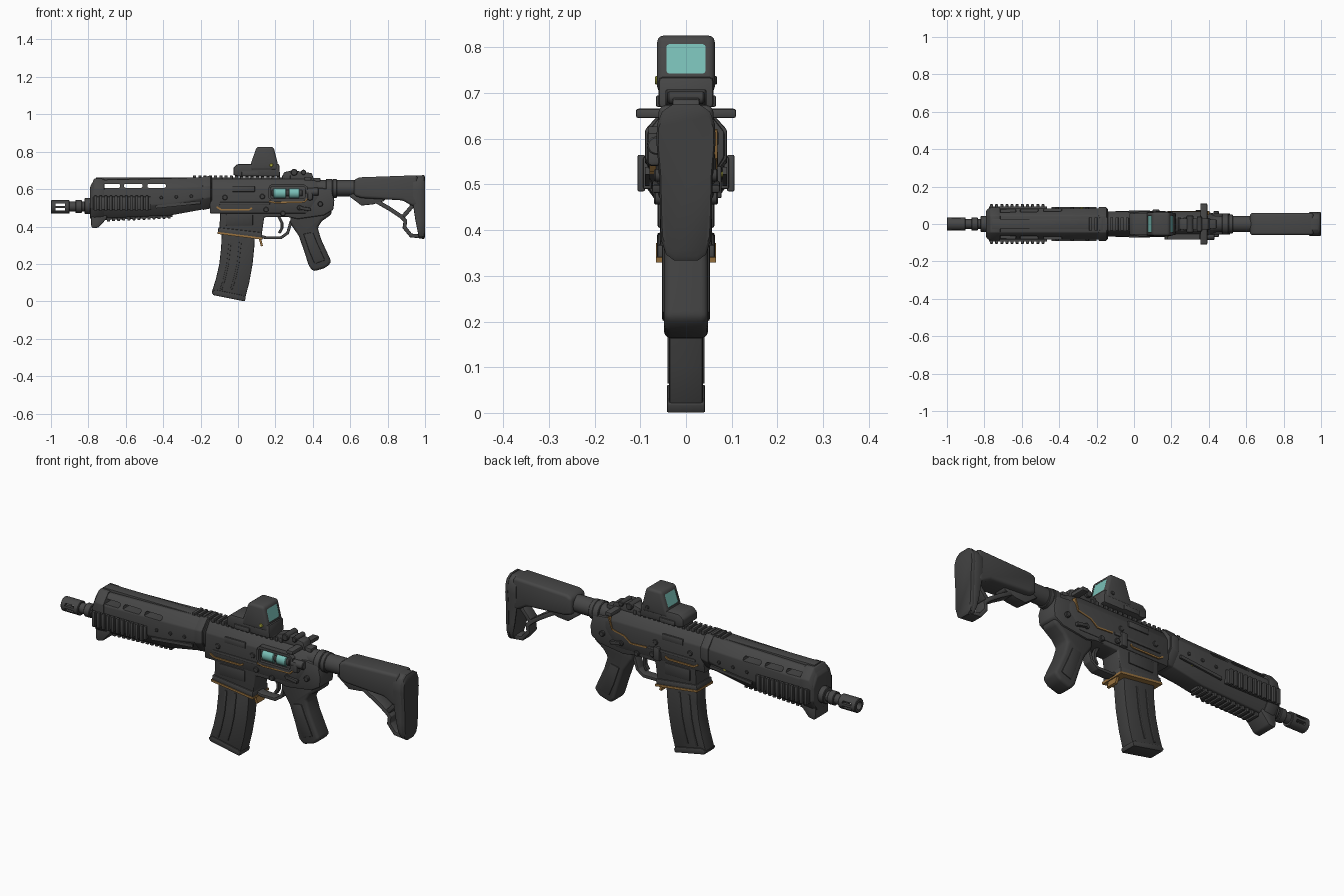
import bpy, bmesh, math
from mathutils import Vector


def material(name, rgb):
    m = bpy.data.materials.new(name)
    m.diffuse_color = (*rgb, 1)
    return m


BODY = material("gunmetal", (0.062, 0.062, 0.062))
DARK = material("dark polymer", (0.05, 0.05, 0.05))
TEAL = material("teal glass", (0.19, 0.52, 0.47))
ORANGE = material("worn orange", (0.32, 0.17, 0.05))
LIME = material("lime marker", (0.45, 0.45, 0.05))


def finish(name, bm, mat, bev, seg=2):
    bmesh.ops.recalc_face_normals(bm, faces=bm.faces)
    if bev:
        edges = [e for e in bm.edges if e.calc_face_angle(0) > 0.45]
        bmesh.ops.bevel(bm, geom=edges, offset=bev, segments=seg, profile=0.5,
                        affect='EDGES', clamp_overlap=True)
    me = bpy.data.meshes.new(name)
    bm.to_mesh(me)
    bm.free()
    me.materials.append(mat)
    ob = bpy.data.objects.new(name, me)
    bpy.context.collection.objects.link(ob)
    return ob


def loft(name, rings, mat=BODY, bev=0.005, seg=2):
    bm = bmesh.new()
    rows = [[bm.verts.new(p) for p in ring] for ring in rings]
    for a, b in zip(rows, rows[1:]):
        for i in range(len(a)):
            j = (i + 1) % len(a)
            bm.faces.new((a[i], a[j], b[j], b[i]))
    bm.faces.new(rows[0])
    bm.faces.new(rows[-1])
    return finish(name, bm, mat, bev, seg)


def prism(name, pts, a, b, mat=BODY, bev=0.005, axis='y', seg=2):
    put = (lambda p, t: (p[0], t, p[1])) if axis == 'y' else (lambda p, t: (t, p[0], p[1]))
    return loft(name, [[put(p, t) for p in pts] for t in (a, b)], mat, bev, seg)


def box(name, x0, x1, y0, y1, z0, z1, mat=BODY, bev=0.004):
    return prism(name, [(x0, z0), (x1, z0), (x1, z1), (x0, z1)], y0, y1, mat, bev)


def cyl(name, a, b, r, c, z, mat=BODY, axis='x', bev=0.003, n=24):
    pts = [(c + r * math.cos(i * math.tau / n), z + r * math.sin(i * math.tau / n)) for i in range(n)]
    return prism(name, pts, a, b, mat, bev, axis, 1)


def strip(name, path, w, y0, y1, mat=BODY, bev=0.0):
    # ribbon following a path in the side plane
    p = [Vector(q) for q in path]
    up, dn = [], []
    for i, q in enumerate(p):
        d = (p[min(i + 1, len(p) - 1)] - p[max(i - 1, 0)]).normalized()
        n = Vector((-d.y, d.x)) * w / 2
        up.append(q + n)
        dn.append(q - n)
    return prism(name, up + dn[::-1], y0, y1, mat, bev)


def cut(ob, cutters):
    for c in cutters:
        c.hide_render = True
        m = ob.modifiers.new("cut", 'BOOLEAN')
        m.object, m.operation, m.solver = c, 'DIFFERENCE', 'EXACT'
        bpy.context.view_layer.objects.active = ob
        bpy.ops.object.modifier_apply(modifier=m.name)
        bpy.data.objects.remove(c)


# Muzzle and barrel
muzzle = cyl("muzzle_device", -1, -0.9, 0.036, 0, 0.505)
cut(muzzle, [cyl("bore", -1.1, -0.915, 0.02, 0, 0.505, bev=0),
             box("slot_a", -0.975, -0.925, -0.1, 0.1, 0.511, 0.523, bev=0),
             box("slot_b", -0.975, -0.925, -0.1, 0.1, 0.486, 0.498, bev=0)])
cyl("barrel", -0.92, -0.7, 0.026, 0, 0.507)
cyl("barrel_collar", -0.87, -0.835, 0.034, 0, 0.507)
cyl("barrel_shoulder", -0.82, -0.77, 0.042, 0, 0.51)


# Handguard shell with through slots
def octa(x, zb, zt, w, top=0.045, low=0.045):
    h = [(top, zt), (w, zt - 0.05), (w, zb + 0.06), (low, zb)]
    return [(x, y, z) for y, z in h] + [(x, -y, z) for y, z in h[::-1]]


guard = loft("handguard", [octa(-0.79, 0.44, 0.615, 0.075), octa(-0.77, 0.44, 0.65, 0.084),
                           octa(-0.7, 0.445, 0.65, 0.084), octa(-0.36, 0.46, 0.658, 0.084),
                           octa(-0.14, 0.50, 0.665, 0.084)])
cut(guard, [box("slot", x, x + 0.1, -0.2, 0.2, 0.607, 0.628, bev=0.008)
            for x in (-0.73, -0.61, -0.485)])
loft("handguard_front_band", [octa(-0.785, 0.44, 0.622, 0.08), octa(-0.768, 0.435, 0.657, 0.088),
                              octa(-0.715, 0.44, 0.655, 0.088)])
loft("handguard_rear_band", [octa(-0.19, 0.488, 0.667, 0.09), octa(-0.145, 0.497, 0.67, 0.09)])
prism("handguard_front_lip", [(-0.785, 0.5), (-0.785, 0.40), (-0.775, 0.39), (-0.745, 0.395),
                              (-0.70, 0.445), (-0.70, 0.5)], -0.055, 0.055, BODY, 0.01)
box("handguard_top_strip", -0.76, -0.2, -0.028, 0.028, 0.64, 0.663)
for s in (-1, 1):
    box("handguard_side_rail", -0.775, -0.465, s * 0.075, s * 0.094, 0.49, 0.56)
    for i in range(11):
        x = -0.77 + i * 0.0275
        box("side_rail_tooth", x, x + 0.016, s * 0.09, s * 0.106, 0.485, 0.565, BODY, 0.003)
    strip("handguard_ledge", [(-0.44, 0.505), (-0.2, 0.53)], 0.016, s * 0.08, s * 0.09)
    for x in (-0.41, -0.33, -0.25):
        cyl("handguard_screw", s * 0.08, s * 0.09, 0.009, x, 0.56 + (x + 0.3) * 0.05, DARK, 'y', n=12)
for i in range(13):
    x = -0.70 + i * 0.027
    z = 0.427 + i * 0.0013
    box("bottom_rail_tooth", x, x + 0.016, -0.035, 0.035, z, z + 0.04, BODY, 0.003)
prism("bottom_rail", [(-0.71, 0.435), (-0.35, 0.45), (-0.35, 0.48), (-0.71, 0.47)], -0.027, 0.027)
cyl("handguard_marker", 0.07, 0.088, 0.01, -0.28, 0.525, LIME, 'y', n=12)

# Upper receiver and top rail
loft("upper_receiver", [octa(-0.15, 0.47, 0.655, 0.066, 0.035, 0.06), octa(0.36, 0.47, 0.655, 0.066, 0.035, 0.06),
                        octa(0.41, 0.49, 0.645, 0.06, 0.03, 0.05), octa(0.45, 0.5, 0.63, 0.052, 0.03, 0.04)])
box("top_rail", -0.24, 0.29, -0.03, 0.03, 0.64, 0.662)
for i in range(19):
    x = -0.24 + i * 0.028
    box("top_rail_tooth", x, x + 0.016, -0.036, 0.036, 0.652, 0.674, BODY, 0.003)

# Lower receiver, magazine well
prism("lower_receiver", [(-0.125, 0.53), (-0.12, 0.5), (-0.095, 0.485), (-0.1, 0.37), (0.125, 0.342),
                         (0.14, 0.45), (0.27, 0.45), (0.32, 0.44), (0.46, 0.46), (0.51, 0.49), (0.515, 0.54),
                         (0.5, 0.6), (0.4, 0.61)], -0.057, 0.057, BODY, 0.008)
prism("magwell_flare", [(-0.105, 0.395), (-0.108, 0.368), (0.13, 0.337), (0.128, 0.368)], -0.063, 0.063)
strip("magwell_trim", [(-0.11, 0.366), (0.132, 0.335)], 0.011, -0.066, 0.066, ORANGE)
strip("magwell_latch", [(0.115, 0.345), (0.128, 0.295)], 0.012, -0.03, 0.03, ORANGE)
for s in (-1, 1):
    strip("receiver_trim", [(-0.115, 0.505), (-0.09, 0.49), (0.06, 0.49), (0.075, 0.5)], 0.009,
          s * 0.05, s * 0.068, ORANGE)
    box("magwell_panel", -0.065, 0.08, s * 0.05, s * 0.062, 0.405, 0.465, DARK, 0.005)
    box("receiver_panel", -0.03, 0.09, s * 0.06, s * 0.071, 0.585, 0.617)
    box("receiver_seam", -0.1, 0.17, s * 0.05, s * 0.07, 0.515, 0.53)
    strip("selector_lever", [(0.33, 0.5), (0.39, 0.49)], 0.018, s * 0.05, s * 0.074, DARK, 0.004)
    for x, z in ((-0.07, 0.555), (0.15, 0.49), (0.24, 0.47), (0.33, 0.5), (0.44, 0.52), (0.13, 0.56)):
        cyl("receiver_pin", s * 0.05, s * 0.07, 0.014, x, z, DARK, 'y', n=16)
box("bolt_catch", 0.1, 0.135, 0.05, 0.078, 0.47, 0.54)
strip("left_receiver_trim", [(0.18, 0.52), (0.27, 0.515), (0.31, 0.545), (0.38, 0.56), (0.4, 0.62)],
      0.008, 0.05, 0.069, ORANGE)

# Ejection port with exposed bolt
for a, b in ((0.19, 0.257), (0.272, 0.328)):
    cyl("bolt_segment", a, b, 0.029, -0.052, 0.579, TEAL)
cyl("bolt_core", 0.18, 0.345, 0.022, -0.052, 0.579, DARK)
strip("port_frame", [(0.17, 0.61), (0.18, 0.62), (0.35, 0.62), (0.365, 0.61), (0.365, 0.555), (0.35, 0.542),
                     (0.18, 0.542), (0.17, 0.555), (0.17, 0.608)], 0.014, -0.082, -0.05)
strip("port_trim", [(0.165, 0.535), (0.2, 0.527), (0.355, 0.532), (0.375, 0.555)], 0.009, -0.08, -0.05, ORANGE)
cyl("forward_assist", 0.36, 0.43, 0.02, -0.065, 0.585)
box("shell_deflector", 0.37, 0.4, -0.085, -0.05, 0.54, 0.6, BODY, 0.01)

# Magazine
prism("magazine", [(-0.087, 0.38), (-0.09, 0.29), (-0.1, 0.2), (-0.118, 0.12), (-0.14, 0.05), (-0.135, 0.04),
                   (0.035, 0.005), (0.06, 0.1), (0.078, 0.2), (0.087, 0.29), (0.09, 0.36)],
      -0.037, 0.037, DARK, 0.006)
prism("magazine_floor_plate", [(-0.142, 0.05), (-0.132, 0.033), (0.036, 0.0), (0.042, 0.02), (0.025, 0.032),
                               (-0.12, 0.062)], -0.042, 0.042, DARK, 0.004)
for dx in (0.045, 0.1):
    strip("magazine_rib", [(-0.087 + dx, 0.32), (-0.1 + dx, 0.2), (-0.118 + dx, 0.12), (-0.135 + dx, 0.065)],
          0.012, -0.041, 0.041, DARK, 0.002)

# Trigger and guard
strip("trigger_guard", [(0.115, 0.35), (0.15, 0.34), (0.23, 0.34), (0.265, 0.365), (0.285, 0.43)],
      0.016, -0.025, 0.025, BODY, 0.003)
strip("trigger", [(0.215, 0.46), (0.235, 0.42), (0.235, 0.39), (0.22, 0.365)], 0.015, -0.012, 0.012, DARK, 0.003)

# Pistol grip
prism("pistol_grip", [(0.28, 0.47), (0.5, 0.5), (0.5, 0.465), (0.45, 0.43), (0.425, 0.395), (0.445, 0.33),
                      (0.5, 0.21), (0.47, 0.18), (0.405, 0.16), (0.38, 0.185), (0.355, 0.265), (0.325, 0.35),
                      (0.28, 0.415)], -0.048, 0.048, DARK, 0.015, seg=3)
prism("grip_panel", [(0.35, 0.36), (0.4, 0.37), (0.42, 0.32), (0.465, 0.22), (0.41, 0.2), (0.38, 0.27)],
      -0.052, 0.052, DARK, 0.004)

# Holographic sight
prism("sight_base", [(-0.025, 0.675), (-0.025, 0.715), (-0.01, 0.728), (0.0, 0.735), (0.07, 0.735),
                     (0.22, 0.735), (0.225, 0.668), (0.0, 0.668)], -0.06, 0.06, BODY, 0.008)
hood = prism("sight_hood", [(0.06, 0.70), (0.07, 0.74), (0.1, 0.826), (0.19, 0.826), (0.212, 0.74), (0.215, 0.70)],
             -0.063, 0.063, BODY, 0.014, seg=3)
cut(hood, [box("window", 0.0, 0.3, -0.043, 0.043, 0.743, 0.807, bev=0.006)])
strip("front_lens", [(0.078, 0.742), (0.1, 0.808)], 0.006, -0.044, 0.044, TEAL)
strip("rear_lens", [(0.206, 0.742), (0.19, 0.808)], 0.006, -0.044, 0.044, TEAL)
for s in (-1, 1):
    cyl("sight_button", s * 0.055, s * 0.068, 0.01, 0.178, 0.728, LIME if s < 0 else DARK, 'y', n=12)
    box("sight_clamp", 0.02, 0.11, s * 0.035, s * 0.066, 0.67, 0.695)

# Folded rear sight and charging handle
prism("rear_sight", [(0.235, 0.655), (0.245, 0.69), (0.29, 0.70), (0.33, 0.695), (0.395, 0.685), (0.41, 0.64)],
      -0.03, 0.03)
cyl("rear_sight_knob", -0.045, 0.045, 0.018, 0.3, 0.69, DARK, 'y')
cyl("rear_sight_hinge", -0.04, 0.04, 0.014, 0.35, 0.69, DARK, 'y')
box("charging_handle", 0.355, 0.392, -0.11, 0.11, 0.645, 0.666, BODY, 0.006)
box("charging_handle_stem", 0.33, 0.44, -0.025, 0.025, 0.63, 0.66)

# Buffer tube and stock
cyl("buffer_tube", 0.42, 0.68, 0.044, 0, 0.605)
cyl("buffer_ring", 0.47, 0.505, 0.056, 0, 0.598)
cyl("buffer_nut", 0.505, 0.53, 0.05, 0, 0.603)
prism("stock_body", [(0.62, 0.565), (0.62, 0.65), (0.65, 0.663), (0.96, 0.674), (0.96, 0.51), (0.93, 0.51),
                     (0.88, 0.54), (0.66, 0.552)], -0.06, 0.06, BODY, 0.018, seg=3)
prism("stock_lever", [(0.59, 0.565), (0.63, 0.535), (0.66, 0.512), (0.72, 0.518), (0.78, 0.535), (0.8, 0.57),
                      (0.62, 0.58)], -0.032, 0.032)
strip("stock_strut", [(0.74, 0.535), (0.81, 0.495), (0.87, 0.455), (0.895, 0.43), (0.89, 0.395),
                      (0.925, 0.352), (0.985, 0.347)], 0.022, -0.032, 0.032, BODY, 0.004)
strip("stock_brace", [(0.88, 0.45), (0.915, 0.49), (0.955, 0.54)], 0.022, -0.03, 0.03, BODY, 0.004)
half = [(0.025, 0.335), (0.043, 0.348), (0.054, 0.38), (0.056, 0.43), (0.058, 0.52), (0.064, 0.59),
        (0.063, 0.63), (0.052, 0.658), (0.03, 0.673)]
ring = half + [(-y, z) for y, z in half[::-1]]
loft("butt_plate", [[(x + max(0, 0.5 - z) * k, y, z) for y, z in ring] for x, k in ((0.935, 0.2), (0.985, 0))])
loft("butt_pad", [[(x, y * k, 0.505 + (z - 0.505) * k) for y, z in ring]
                  for x, k in ((0.983, 1.01), (0.994, 1.01), (1.0, 0.95))], DARK, 0)

# Smooth shading with sharp edges kept
for ob in bpy.data.objects:
    ob.select_set(ob.type == 'MESH')
bpy.context.view_layer.objects.active = guard
bpy.ops.object.shade_smooth_by_angle(angle=math.radians(35))
